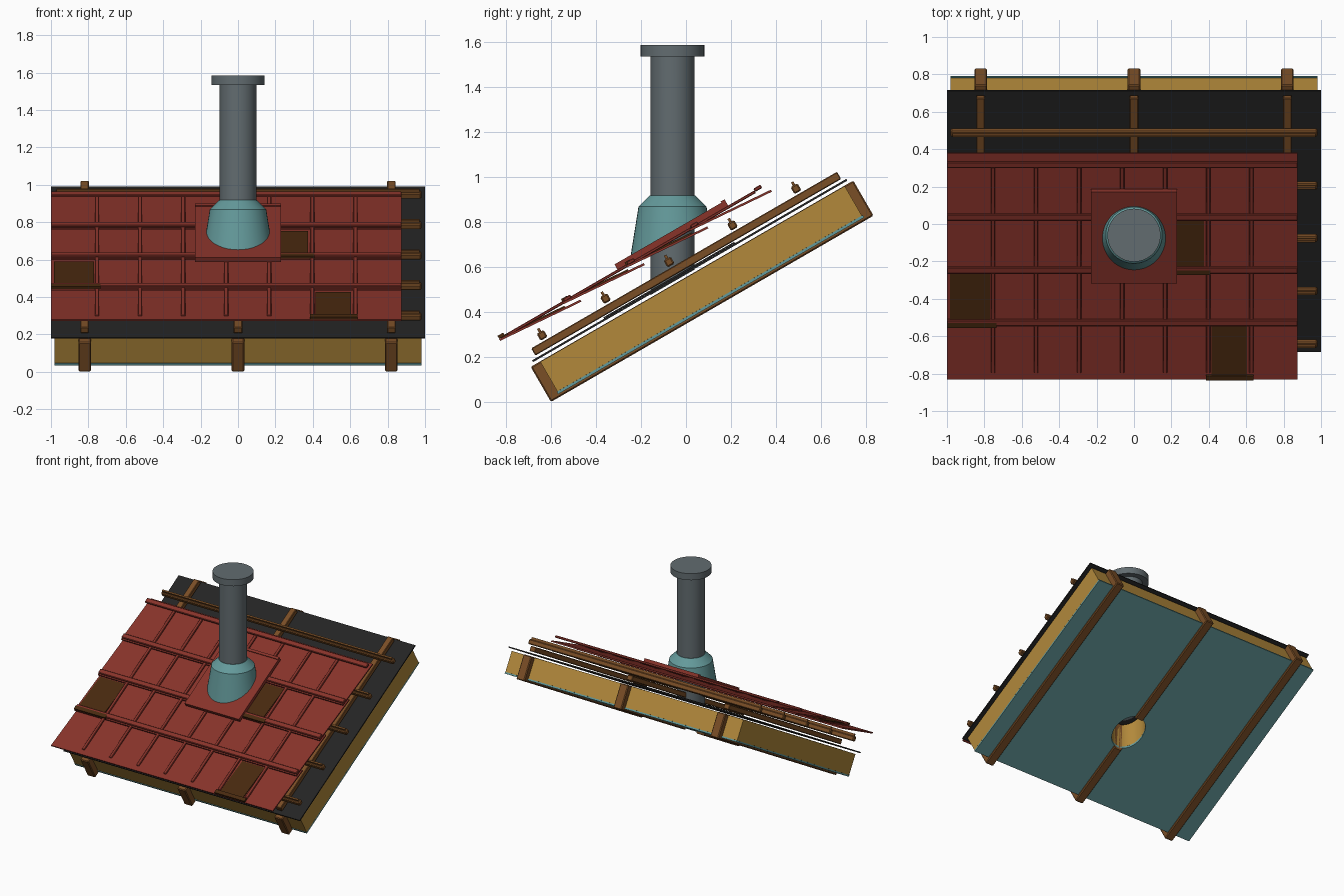
import bpy, bmesh, math
from mathutils import Vector, Matrix

if "Cube" in bpy.data.objects:
    bpy.data.objects.remove(bpy.data.objects["Cube"])

PITCH = math.radians(30)
ORIGIN = Vector((0, -0.6, 0))
# Roof frame: x across, y up the slope, z out of the roof surface
ROOF = Matrix.Translation(ORIGIN) @ Matrix.Rotation(PITCH, 4, 'X')
NORMAL = Vector((0, -math.sin(PITCH), math.cos(PITCH)))
PIPE_Y = -0.06


def material(name, hexcode):
    def lin(c):
        return c / 12.92 if c < 0.04045 else ((c + 0.055) / 1.055) ** 2.4
    m = bpy.data.materials.new(name)
    rgb = [lin(int(hexcode[i:i + 2], 16) / 255) for i in (0, 2, 4)]
    m.diffuse_color = (*rgb, 1)
    m.use_nodes = True
    m.node_tree.nodes["Principled BSDF"].inputs["Base Color"].default_value = m.diffuse_color
    return m


RED = material("tile_red", "88332A")
DARK = material("dark_brown", "48290F")
WOOD = material("wood_brown", "7A4E26")
YELLOW = material("insulation_yellow", "B2893B")
TEAL = material("teal", "649A9B")
GREY = material("pipe_grey", "626C70")
BLACK = material("membrane_black", "242424")


def finish(name, bm, mat, smooth=False):
    bmesh.ops.recalc_face_normals(bm, faces=bm.faces)
    me = bpy.data.meshes.new(name)
    bm.to_mesh(me)
    bm.free()
    ob = bpy.data.objects.new(name, me)
    bpy.context.collection.objects.link(ob)
    if mat:
        me.materials.append(mat)
    if smooth:
        bpy.ops.object.select_all(action='DESELECT')
        ob.select_set(True)
        bpy.context.view_layer.objects.active = ob
        bpy.ops.object.shade_smooth_by_angle(angle=math.radians(30))
    return ob


def slab(name, x, u, n, mat, bevel=0, tilt=0):
    """Box in the roof frame; tilt lowers its upper end."""
    bm = bmesh.new()
    bmesh.ops.create_cube(bm, size=1)
    for v in bm.verts:
        a = v.co + Vector((0.5, 0.5, 0.5))
        v.co = (x[0] + a.x * (x[1] - x[0]), u[0] + a.y * (u[1] - u[0]),
                n[0] + a.z * (n[1] - n[0]) - a.y * tilt)
    if bevel:
        bmesh.ops.bevel(bm, geom=bm.edges[:], offset=bevel, segments=1, affect='EDGES')
    bm.transform(ROOF)
    return finish(name, bm, mat)


def lathe(name, profile, mat, cut_n=None, segs=40):
    """Closed solid of revolution, optionally trimmed by a roof-parallel plane."""
    bm = bmesh.new()
    rings = [[bm.verts.new((r * math.cos(2 * math.pi * i / segs),
                            PIPE_Y + r * math.sin(2 * math.pi * i / segs), z))
              for i in range(segs)] for r, z in profile]
    for a, b in zip(rings, rings[1:]):
        for i in range(segs):
            j = (i + 1) % segs
            bm.faces.new((a[i], a[j], b[j], b[i]))
    bm.faces.new(rings[0])
    bm.faces.new(rings[-1])
    if cut_n is not None:
        res = bmesh.ops.bisect_plane(bm, geom=bm.verts[:] + bm.edges[:] + bm.faces[:],
                                     plane_co=ORIGIN + NORMAL * cut_n,
                                     plane_no=NORMAL, clear_inner=True)
        edges = [e for e in res['geom_cut'] if isinstance(e, bmesh.types.BMEdge)]
        bmesh.ops.edgeloop_fill(bm, edges=edges)
    return finish(name, bm, mat, smooth=True)


# Layers of the roof deck
lining = slab("inner_lining", (-0.98, 0.98), (0.045, 1.615), (0.014, 0.026), TEAL)
insulation = slab("insulation", (-0.98, 0.98), (0.048, 1.61), (0.0262, 0.178), YELLOW)
slab("membrane", (-1, 1), (0.02, 1.632), (0.193, 0.202), BLACK)
slab("membrane_collar", (-0.3, 0.3), (0.39, 1.06), (0.2022, 0.209), BLACK)

# Rafters with counter battens above them
rafters = []
for i, x in enumerate((-0.82, 0, 0.82)):
    rafters.append(slab(f"rafter_{i}", (x - 0.034, x + 0.034), (0, 1.655), (0, 0.18), WOOD, 0.006))
    slab(f"counter_batten_{i}", (x - 0.023, x + 0.023), (0.043, 1.612), (0.213, 0.25), WOOD, 0.004)

# Horizontal battens, each with a narrow ridge strip
STEP = 0.3256
for i in range(5):
    u = 0.114 + i * STEP
    slab(f"batten_{i}", (-0.98, 0.98), (u - 0.018, u + 0.018), (0.258, 0.294), WOOD, 0.006)
    slab(f"batten_strip_{i}", (-0.97, 0.97), (u - 0.006, u + 0.006), (0.294, 0.311), WOOD)

# Tile courses: tilted pans, ribs and head bars
RIBS = [-0.753 + 0.23 * i for i in range(7)]
for r in range(4):
    u = -0.06 + r * STEP
    slab(f"tile_course_{r}", (-1, 0.875), (u, u + 0.4), (0.348, 0.358), RED, tilt=0.03)
    slab(f"tile_head_bar_{r}", (-1, 0.875), (u + 0.335, u + 0.372), (0.354, 0.371), RED, 0.004)
    for i, x in enumerate(RIBS):
        slab(f"tile_rib_{r}_{i}", (x - 0.011, x + 0.011), (u + 0.04, u + 0.336), (0.349, 0.362), RED, 0.003)

# Odd dark tiles with a lip at the lower edge
for i, (row, x0, x1) in enumerate(((1, -0.985, -0.77), (2, 0.18, 0.375), (0, 0.415, 0.605))):
    u = -0.06 + row * STEP
    slab(f"dark_tile_{i}", (x0, x1), (u + 0.01, u + 0.325), (0.356, 0.364), DARK, tilt=0.024)
    slab(f"dark_tile_lip_{i}", (max(x0 - 0.03, -1), x1 + 0.035), (u + 0.001, u + 0.03), (0.358, 0.373), DARK)

# Flashing plate with raised upper edge
slab("flashing_plate", (-0.23, 0.23), (0.55, 1.118), (0.362, 0.388), RED)
slab("flashing_edge", (-0.23, 0.23), (1.098, 1.118), (0.388, 0.394), RED)

# Vent pipe, cap and conical boot
lathe("boot", [(0.21, 0.5), (0.151, 0.868), (0.1, 0.918)], TEAL, cut_n=0.385)
lathe("pipe", [(0.098, 0.3), (0.098, 1.54)], GREY, cut_n=0.19)
lathe("pipe_cap", [(0.142, 1.535), (0.142, 1.585)], GREY)

# Pipe opening through the deck
cutter = lathe("opening_cutter", [(0.118, -0.2), (0.118, 0.9)], None)
cutter.hide_render = True
cutter.hide_viewport = True
for ob in (lining, insulation, rafters[1]):
    mod = ob.modifiers.new("opening", 'BOOLEAN')
    mod.operation = 'DIFFERENCE'
    mod.solver = 'EXACT'
    mod.object = cutter
